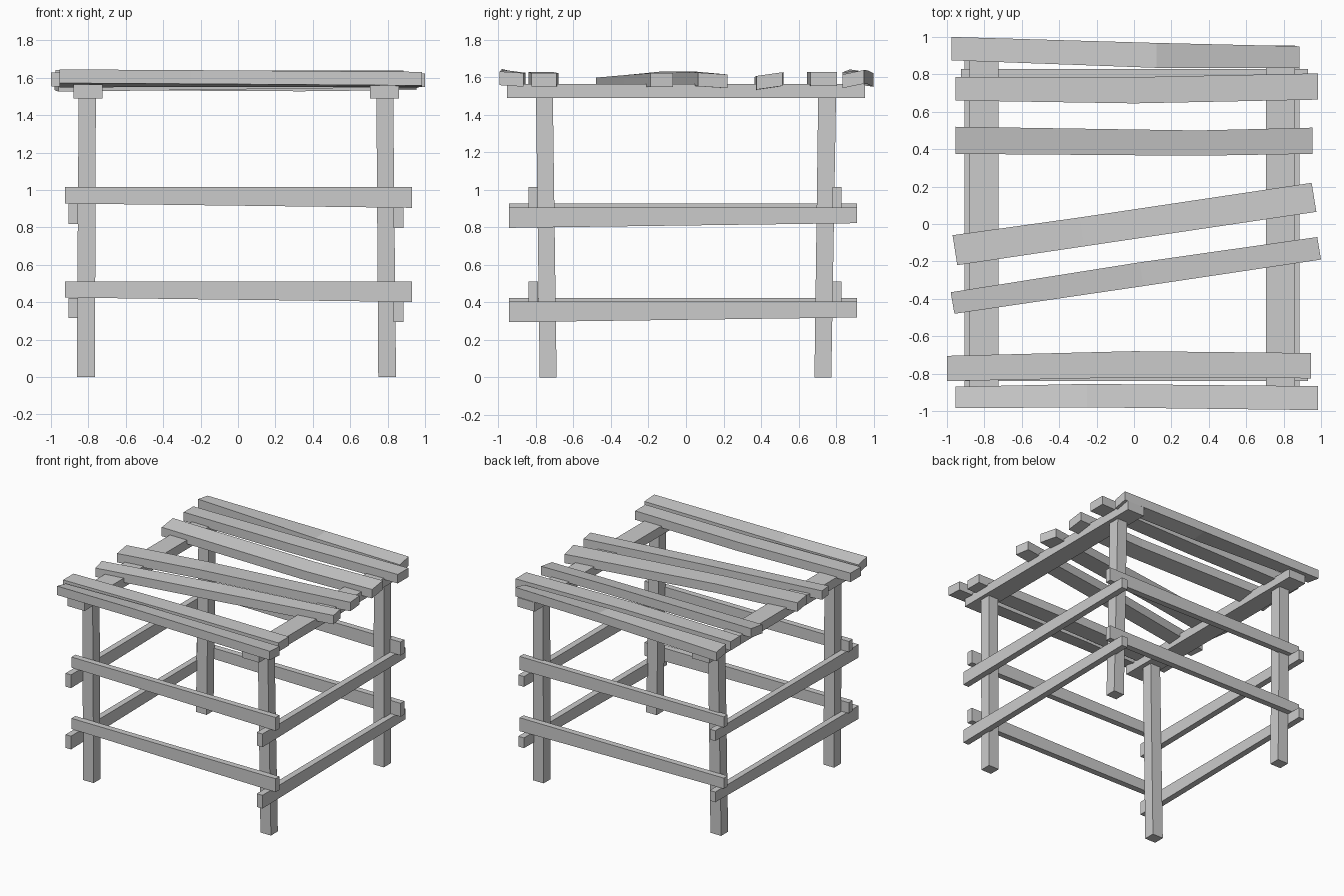
import bpy, bmesh


def loft(name, sections):
    """Join four-cornered sections into a closed, flat-faced plank."""
    bm = bmesh.new()
    rings = [[bm.verts.new(p) for p in s] for s in sections]
    for a, b in zip(rings, rings[1:]):
        for i in range(4):
            j = (i + 1) % 4
            bm.faces.new((a[i], a[j], b[j], b[i]))
    bm.faces.new(rings[0][::-1])
    bm.faces.new(rings[-1])
    bmesh.ops.recalc_face_normals(bm, faces=bm.faces)
    me = bpy.data.meshes.new(name)
    bm.to_mesh(me)
    bm.free()
    ob = bpy.data.objects.new(name, me)
    bpy.context.collection.objects.link(ob)
    return ob


def rect_z(x0, x1, y0, y1, z):
    return [(x0, y0, z), (x1, y0, z), (x1, y1, z), (x0, y1, z)]


def rect_x(x, y0, y1, z0, z1):
    return [(x, y0, z0), (x, y1, z0), (x, y1, z1), (x, y0, z1)]


def rect_y(y, x0, x1, z0, z1):
    return [(x0, y, z0), (x1, y, z0), (x1, y, z1), (x0, y, z1)]


# Slightly leaning legs: bottom and top extents on each axis
leg_x = {"left": (-0.862, -0.765, -0.852, -0.76), "right": (0.75, 0.845, 0.74, 0.83)}
leg_y = {"front": (-0.78, -0.69, -0.80, -0.71), "back": (0.685, 0.775, 0.705, 0.80)}
for sx, (a, b, c, d) in leg_x.items():
    for sy, (e, f, g, h) in leg_y.items():
        loft(f"{sy}_{sx}_leg", [rect_z(a, b, e, f, 0), rect_z(c, d, g, h, 1.495)])

# Two tiers of tapered rails around the legs
for tier, z in (("lower", 0.0), ("upper", 0.503)):
    for side, y0, y1 in (("front", -0.84, -0.79), ("back", 0.78, 0.83)):
        loft(f"{tier}_{side}_rail", [rect_x(-0.925, y0, y1, z + 0.425, z + 0.512),
                                     rect_x(0.93, y0, y1, z + 0.402, z + 0.512)])
    for side, x0, x1, dz in (("left", -0.905, -0.855, 0.02), ("right", 0.832, 0.884, 0)):
        loft(f"{tier}_{side}_rail", [rect_y(-0.945, x0, x1, z + dz + 0.295, z + dz + 0.404),
                                     rect_y(0.913, x0, x1, z + dz + 0.32, z + dz + 0.404)])

# Beams carrying the top
loft("left_top_beam", [rect_y(y, -0.88, -0.725, 1.49, 1.565) for y in (-0.955, 0.955)])
loft("right_top_beam", [rect_y(y, 0.705, 0.86, 1.49, 1.565) for y in (-0.955, 0.955)])

# Crooked slats: each section is front x, front y, back x, back y, bottom z, roll
slats = [
    [(-0.975, 0.875, -0.975, 1.0, 1.56, -0.01), (0.12, 0.835, 0.12, 0.968, 1.56, 0.005),
     (0.885, 0.835, 0.885, 0.95, 1.555, 0.012)],
    [(-0.955, 0.66, -0.955, 0.785, 1.55, 0), (0, 0.645, 0, 0.785, 1.557, 0),
     (0.985, 0.665, 0.985, 0.805, 1.555, 0)],
    [(-0.955, 0.375, -0.955, 0.52, 1.545, 0.01), (0.34, 0.365, 0.34, 0.50, 1.54, 0.012),
     (0.955, 0.375, 0.955, 0.515, 1.545, 0.01)],
    [(-0.945, -0.22, -0.97, -0.06, 1.55, 0), (-0.27, -0.12, -0.29, 0.035, 1.56, 0),
     (0.975, 0.065, 0.95, 0.22, 1.548, -0.005)],
    [(-0.96, -0.48, -0.98, -0.365, 1.53, 0.004), (0.05, -0.332, 0.03, -0.205, 1.545, 0.006),
     (1.0, -0.19, 0.98, -0.07, 1.55, 0)],
    [(-1.0, -0.84, -1.0, -0.705, 1.555, 0), (0, -0.82, 0, -0.68, 1.55, 0),
     (0.945, -0.825, 0.945, -0.69, 1.552, 0)],
    [(-0.955, -0.985, -0.955, -0.87, 1.56, -0.012), (-0.25, -0.98, -0.25, -0.855, 1.56, -0.008),
     (0.985, -0.995, 0.985, -0.867, 1.555, -0.004)],
]
thick = 0.073
for n, slat in enumerate(slats, 1):
    loft(f"top_slat_{n}", [[(fx, fy, z - r), (bx, by, z + r),
                            (bx, by, z + r + thick), (fx, fy, z - r + thick)]
                           for fx, fy, bx, by, z, r in slat])
